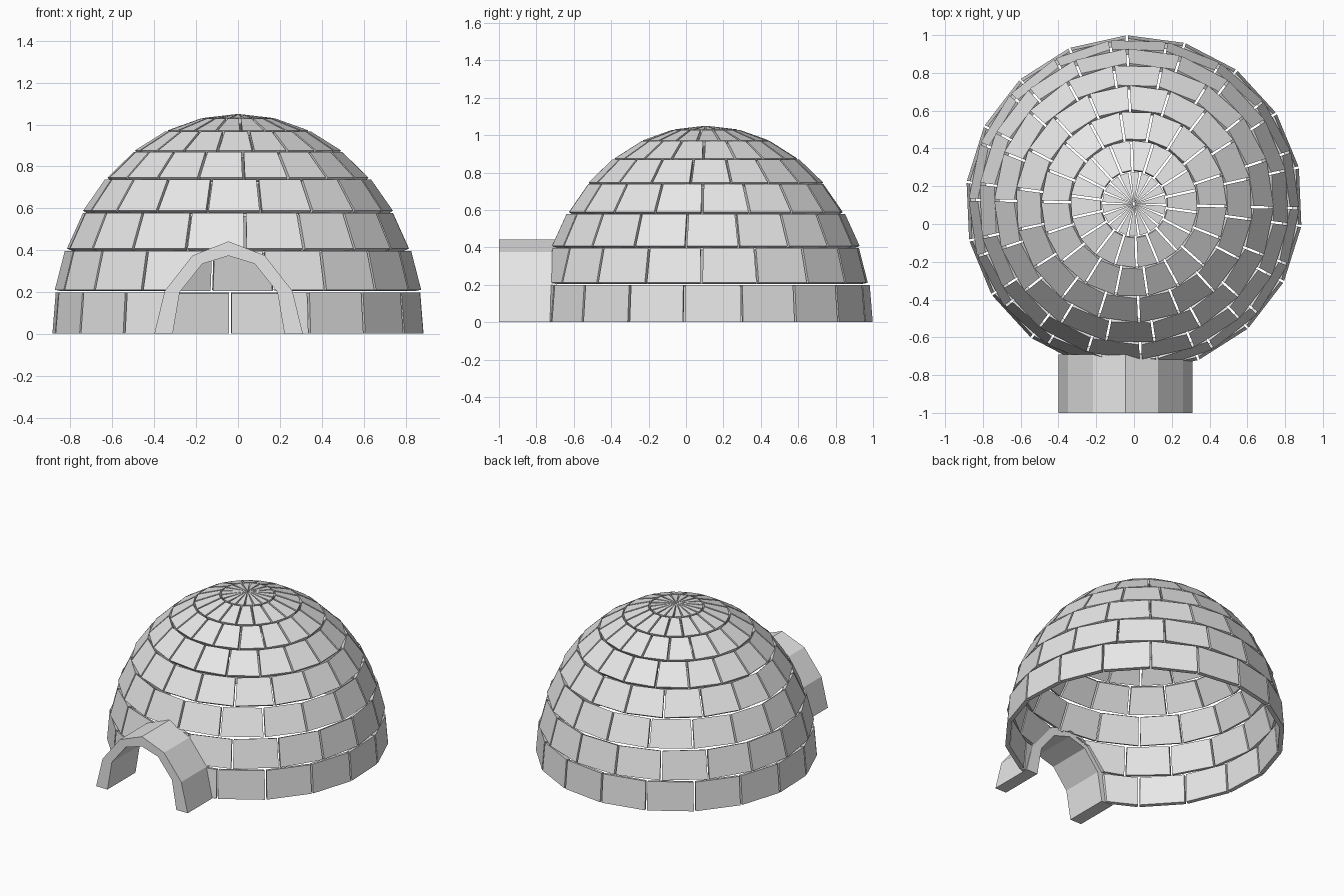
import bpy, bmesh, math
from mathutils import Vector

if "Cube" in bpy.data.objects:
    bpy.data.objects.remove(bpy.data.objects["Cube"])

snow = bpy.data.materials.new("snow_grey")
snow.diffuse_color = (0.8, 0.8, 0.8, 1)
snow.use_nodes = True
snow.node_tree.nodes["Principled BSDF"].inputs["Base Color"].default_value = snow.diffuse_color

RX, RZ, CY = 0.893, 1.05, 0.106     # dome radius, height, centre in y
ROWS, COUNT, THICK, GAP = 8, 18, 0.03, 0.006


def add_box(bm, front, back):
    """Closed block between two matching four-point loops."""
    a = [bm.verts.new(p) for p in front]
    b = [bm.verts.new(p) for p in back]
    bm.faces.new(a)
    bm.faces.new(b[::-1])
    n = len(a)
    for i in range(n):
        bm.faces.new((a[(i + 1) % n], a[i], b[i], b[(i + 1) % n]))


def finish(name, bm):
    bmesh.ops.recalc_face_normals(bm, faces=bm.faces[:])
    me = bpy.data.meshes.new(name)
    bm.to_mesh(me)
    bm.free()
    me.materials.append(snow)
    ob = bpy.data.objects.new(name, me)
    bpy.context.collection.objects.link(ob)
    return ob


def dome_point(elev, ang, side, inset):
    """Point on the dome; side shifts it sideways to leave a joint."""
    r, h = (RX - inset) * math.cos(elev), (RZ - inset) * math.sin(elev)
    a = ang + side * min(GAP / max(r, 0.01), math.radians(4))
    return Vector((r * math.cos(a), CY + r * math.sin(a), h))


def dome_row(row):
    bm = bmesh.new()
    step = math.pi / 2 / ROWS
    e0 = row * step + (0.002 if row == 0 else GAP)
    e1 = (row + 1) * step - GAP
    if row == ROWS - 1:
        e1 = math.radians(89.6)
    start = math.radians(12.5 if row % 2 == 0 else 18.5)
    for i in range(COUNT):
        a0 = start + i * math.tau / COUNT
        a1 = a0 + math.tau / COUNT
        loops = [[dome_point(e0, a0, 1, t), dome_point(e0, a1, -1, t),
                  dome_point(e1, a1, -1, t), dome_point(e1, a0, 1, t)]
                 for t in (0, THICK)]
        add_box(bm, *loops)
    return finish("dome_row_%d" % (row + 1), bm)


# Entrance arch profiles (half, mirrored about its own middle)
AX = -0.045
half_out = [(0.355, 0), (0.305, 0.205), (0.172, 0.375), (0, 0.442)]
half_in = [(0.267, 0), (0.233, 0.2), (0.125, 0.335), (0, 0.373)]


def mirrored(half):
    return [(AX - x, z) for x, z in half] + [(AX + x, z) for x, z in half[-2::-1]]


outer, inner = mirrored(half_out), mirrored(half_in)
Y0, Y1 = -1.0, -0.69
bm = bmesh.new()
for i in range(len(outer) - 1):
    quad = [outer[i], outer[i + 1], inner[i + 1], inner[i]]
    add_box(bm, [(x, Y0, z) for x, z in quad], [(x, Y1, z) for x, z in quad])
finish("entrance_arch", bm)

# Doorway cutter, hidden inside the thickness of the arch
mid = [((a + c) / 2, (b + d) / 2) for (a, b), (c, d) in zip(outer, inner)]
mid[0], mid[-1] = (mid[0][0], -0.1), (mid[-1][0], -0.1)
bm = bmesh.new()
add_box(bm, [(x, -1.2, z) for x, z in mid], [(x, -0.4, z) for x, z in mid])
cutter = finish("doorway_cutter", bm)
cutter.hide_render = True

# Dome rows; the lower ones are cut by the doorway
for row in range(ROWS):
    ob = dome_row(row)
    if row < 3:
        mod = ob.modifiers.new("doorway", 'BOOLEAN')
        mod.operation = 'DIFFERENCE'
        mod.solver = 'EXACT'
        mod.object = cutter
        bpy.context.view_layer.objects.active = ob
        bpy.ops.object.modifier_apply(modifier=mod.name)
bpy.data.objects.remove(cutter)
